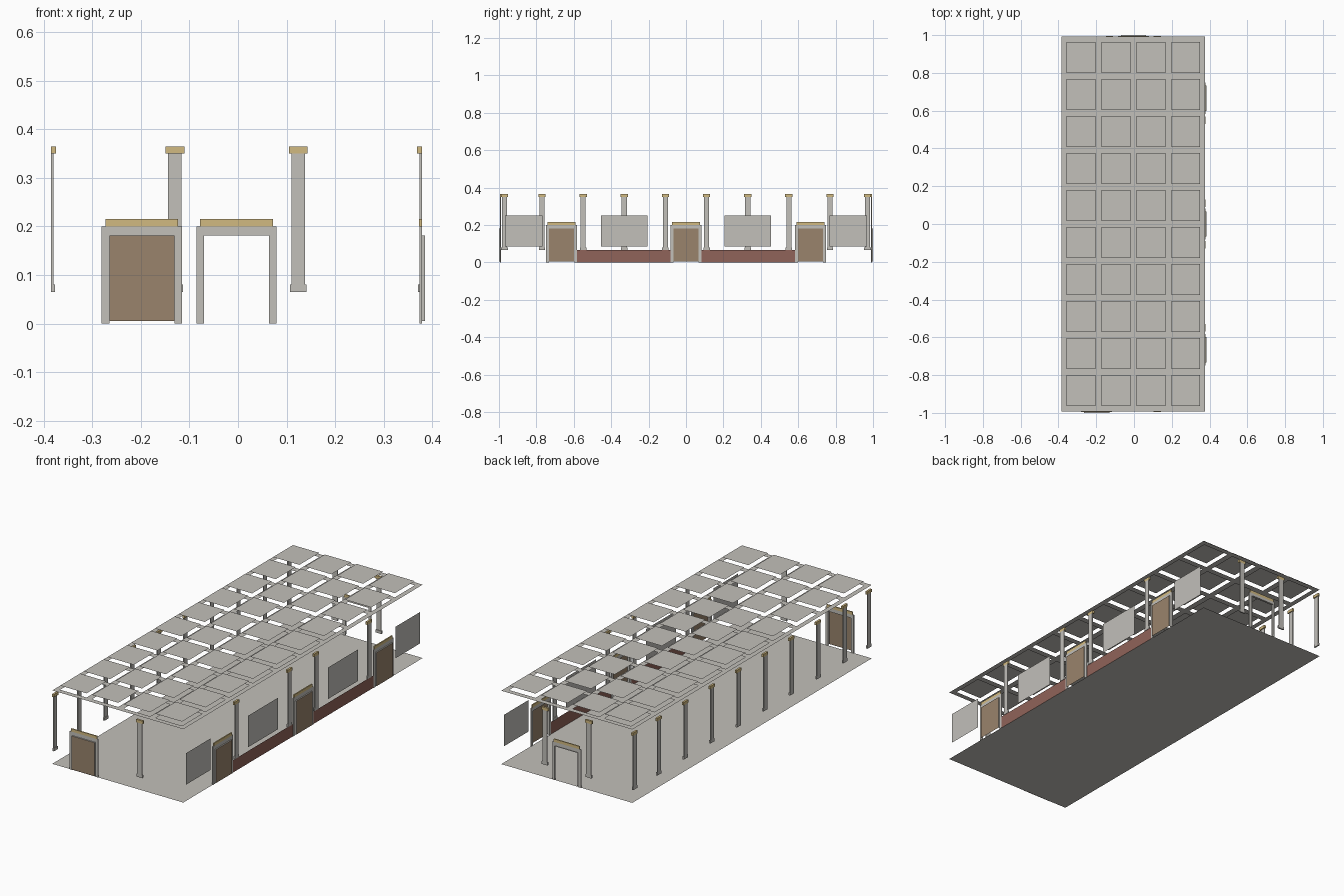
import bpy, bmesh

if "Cube" in bpy.data.objects:
    bpy.data.objects.remove(bpy.data.objects["Cube"])

# Room shell limits (wall planes)
XL, XR, YW, XC = -0.383, 0.377, 0.992, -0.003
CEIL, COFFER = 0.385, 0.407


def material(name, rgb):
    m = bpy.data.materials.new(name)
    m.diffuse_color = (*rgb, 1)
    m.use_nodes = True
    m.node_tree.nodes["Principled BSDF"].inputs["Base Color"].default_value = m.diffuse_color
    return m


GREY = material("stone_grey", (0.54, 0.525, 0.49))
TAN = material("tan_trim", (0.64, 0.49, 0.22))
BROWN = material("door_brown", (0.32, 0.23, 0.15))
RED = material("brick_red", (0.28, 0.125, 0.10))


def make(name, bm, mat):
    bmesh.ops.remove_doubles(bm, verts=bm.verts, dist=1e-5)
    me = bpy.data.meshes.new(name)
    bm.to_mesh(me)
    bm.free()
    me.materials.append(mat)
    ob = bpy.data.objects.new(name, me)
    bpy.context.collection.objects.link(ob)
    return ob


def quad(bm, pts):
    bm.faces.new([bm.verts.new(p) for p in pts])


def on_wall(wall, u, d, z):
    """u runs along the wall, d points out of the room."""
    return {"right": (XR + d, u, z), "left": (XL - d, u, z),
            "front": (u, -YW - d, z), "back": (u, YW + d, z)}[wall]


def add_box(bm, wall, u, d, z):
    v = [bm.verts.new(on_wall(wall, a, b, c)) for a in u for b in d for c in z]
    for f in ((0, 1, 3, 2), (4, 6, 7, 5), (0, 4, 5, 1),
              (2, 3, 7, 6), (0, 2, 6, 4), (1, 5, 7, 3)):
        bm.faces.new([v[i] for i in f])
    bmesh.ops.recalc_face_normals(bm, faces=bm.faces)


def box(name, mat, wall, u, d, z):
    bm = bmesh.new()
    add_box(bm, wall, u, d, z)
    make(name, bm, mat)


def plate(name, mat, wall, u, z, d=0.0):
    bm = bmesh.new()
    quad(bm, [on_wall(wall, a, d, c) for a, c in
              ((u[0], z[0]), (u[1], z[0]), (u[1], z[1]), (u[0], z[1]))])
    make(name, bm, mat)


def column(wall, c):
    # base, shaft and capital share the same outer plane
    for part, mat, hw, depth, z in (("base", GREY, 0.017, 0.008, (0.065, 0.08)),
                                    ("shaft", GREY, 0.014, 0.005, (0.08, 0.35)),
                                    ("capital", TAN, 0.0195, 0.0105, (0.35, 0.365))):
        box(f"{wall}_column_{part}", mat, wall, (c - hw, c + hw), (0.002 - depth, 0.002), z)


def door(wall, c, leaf=True):
    # frame of two jambs and a head
    bm = bmesh.new()
    for u, z in (((-0.0825, -0.067), (0, 0.2)), ((0.067, 0.0825), (0, 0.2)),
                 ((-0.067, 0.067), (0.181, 0.2))):
        add_box(bm, wall, (c + u[0], c + u[1]), (-0.003, 0.002), z)
    make(f"{wall}_door_frame", bm, GREY)
    box(f"{wall}_door_lintel", TAN, wall, (c - 0.075, c + 0.075), (-0.004, 0.002), (0.2, 0.215))
    # thin reveal: two sides and a top
    bm = bmesh.new()
    path = [(c - 0.067, 0.005), (c - 0.067, 0.181), (c + 0.067, 0.181), (c + 0.067, 0.005)]
    for (u0, z0), (u1, z1) in zip(path, path[1:]):
        quad(bm, [on_wall(wall, u0, 0, z0), on_wall(wall, u0, 0.008, z0),
                  on_wall(wall, u1, 0.008, z1), on_wall(wall, u1, 0, z1)])
    make(f"{wall}_door_reveal", bm, GREY)
    if leaf:
        plate(f"{wall}_door_leaf", BROWN, wall, (c - 0.067, c + 0.067), (0.005, 0.181), 0.008)


# Floor
bm = bmesh.new()
quad(bm, [(XL, -YW, 0), (XR, -YW, 0), (XR, YW, 0), (XL, YW, 0)])
make("floor", bm, GREY)


# Ceiling lattice with raised coffer panels
def cuts(lo, hi, n, size, pitch):
    start = (lo + hi) / 2 - ((n - 1) * pitch + size) / 2
    out = [lo]
    for i in range(n):
        out += [start + i * pitch, start + i * pitch + size]
    return out + [hi]


xs = cuts(XL, XR, 4, 0.153, 0.1847)
ys = cuts(-YW, YW, 10, 0.165, 0.196)
lattice, coffers = bmesh.new(), bmesh.new()
for i in range(len(xs) - 1):
    for j in range(len(ys) - 1):
        hole = i % 2 and j % 2
        z = COFFER if hole else CEIL
        quad(coffers if hole else lattice,
             [(xs[i], ys[j], z), (xs[i], ys[j + 1], z),
              (xs[i + 1], ys[j + 1], z), (xs[i + 1], ys[j], z)])
make("ceiling_lattice", lattice, GREY)
make("ceiling_coffers", coffers, GREY)

# Columns, windows and low wall, mirrored front to back
for s in (-1, 1):
    for y in (0.11, 0.33, 0.55, 0.77, 0.97):
        column("left", s * y)
    for y in (0.11, 0.55):
        column("right", s * y)
    for a, b in ((0.207, 0.455), (0.767, 0.969)):
        plate("window", GREY, "right", sorted((s * a, s * b)), (0.085, 0.25))
    plate("low_wall", RED, "right", sorted((s * 0.0825, s * 0.5835)), (0, 0.065))
column("front", XC + 0.127)
column("back", XC + 0.127)
column("back", XC - 0.127)

# Doors: three on the right, one at the front, open entrance at the back
for y in (-0.666, 0, 0.666):
    door("right", y)
door("front", XC - 0.195)
door("back", XC, leaf=False)
